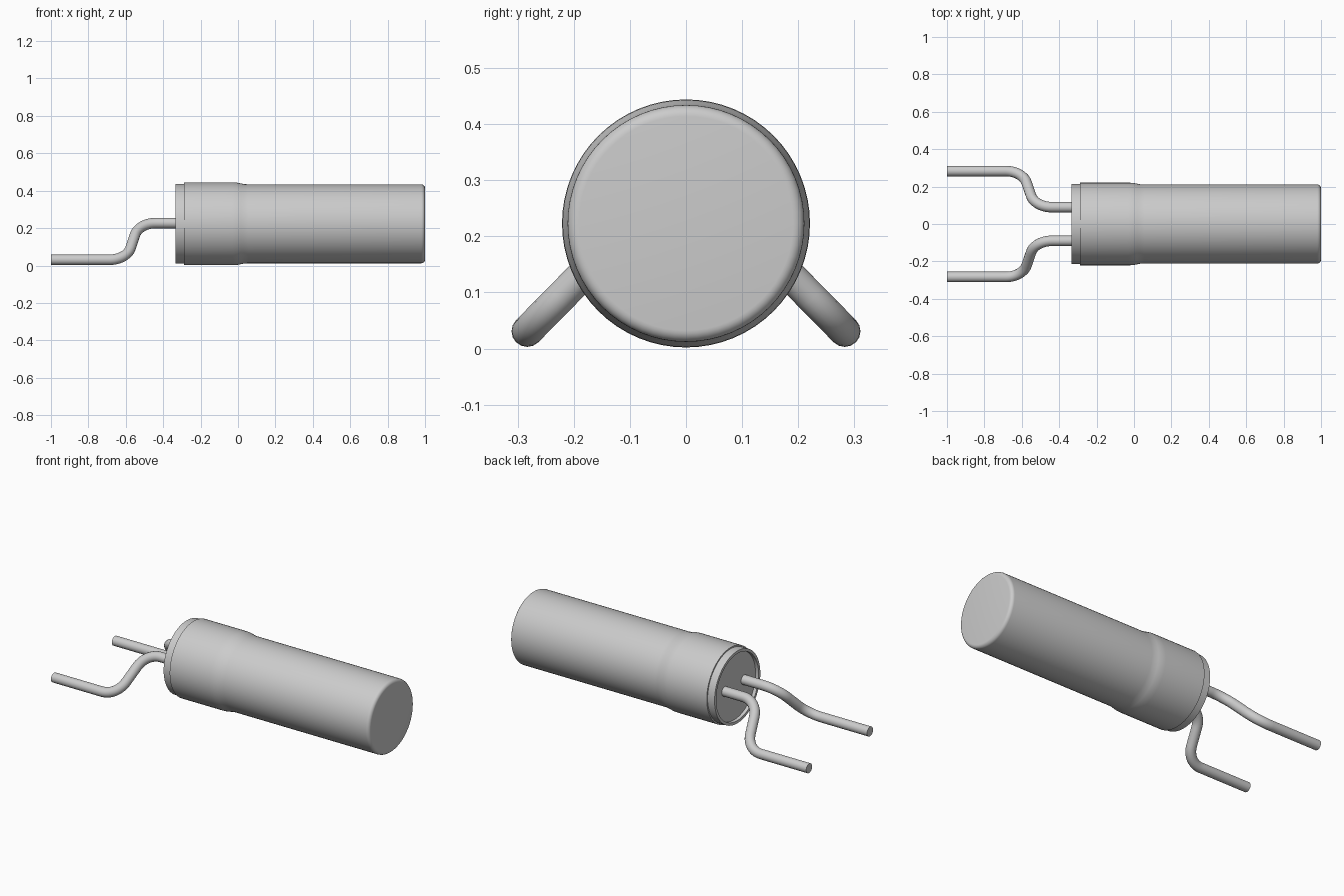
import bpy, bmesh, math
from mathutils import Vector, Matrix

cube = bpy.data.objects.get("Cube")
if cube:
    bpy.data.objects.remove(cube)

AXIS_Z = 0.223
LEAD_R = 0.028

grey = bpy.data.materials.new("plain grey")
grey.use_nodes = True
GREY = (0.6, 0.6, 0.6, 1)
grey.diffuse_color = GREY
grey.node_tree.nodes["Principled BSDF"].inputs["Base Color"].default_value = GREY


def finish(obj):
    """Assign the material and smooth the rounded faces."""
    obj.data.materials.clear()
    obj.data.materials.append(grey)
    bpy.ops.object.select_all(action="DESELECT")
    obj.select_set(True)
    bpy.context.view_layer.objects.active = obj
    bpy.ops.object.shade_smooth_by_angle(angle=math.radians(35))


def lathe(name, profile, steps=64):
    """Spin (x, radius) points around the long axis."""
    bm = bmesh.new()
    verts = [bm.verts.new((x, 0, r)) for x, r in profile]
    edges = [bm.edges.new(pair) for pair in zip(verts, verts[1:])]
    bmesh.ops.spin(bm, geom=verts + edges, cent=(0, 0, 0), axis=(1, 0, 0),
                   angle=math.tau, steps=steps)
    bmesh.ops.remove_doubles(bm, verts=bm.verts, dist=1e-4)
    bmesh.ops.recalc_face_normals(bm, faces=bm.faces)
    mesh = bpy.data.meshes.new(name)
    bm.to_mesh(mesh)
    bm.free()
    obj = bpy.data.objects.new(name, mesh)
    obj.location.z = AXIS_Z
    bpy.context.collection.objects.link(obj)
    finish(obj)


def fillet(corners, radius, steps=10):
    """Round the inner corners of a path into arcs."""
    path = [corners[0]]
    for a, b, c in zip(corners, corners[1:], corners[2:]):
        u, v = (a - b).normalized(), (c - b).normalized()
        half = u.angle(v) / 2
        centre = b + (u + v).normalized() * radius / math.sin(half)
        start = b + u * radius / math.tan(half) - centre
        turn = math.pi - 2 * half
        axis = u.cross(v)
        path += [centre + Matrix.Rotation(-turn * i / steps, 3, axis) @ start
                 for i in range(steps + 1)]
    return path + [corners[-1]]


def lead(name, side):
    """Round wire with a double bend, splayed down and outward."""
    near, far = (side * 0.09, 0.227), (side * 0.283, LEAD_R + 0.003)
    corners = [Vector((x, *yz)) for x, yz in
               ((-0.3, near), (-0.53, near), (-0.595, far), (-1, far))]
    path = fillet(corners, 0.115)
    curve = bpy.data.curves.new(name, "CURVE")
    curve.dimensions = "3D"
    curve.bevel_depth = LEAD_R
    curve.bevel_resolution = 6
    curve.use_fill_caps = True
    spline = curve.splines.new("POLY")
    spline.points.add(len(path) - 1)
    for point, co in zip(spline.points, path):
        point.co = (*co, 1)
    obj = bpy.data.objects.new(name, curve)
    bpy.context.collection.objects.link(obj)
    bpy.ops.object.select_all(action="DESELECT")
    obj.select_set(True)
    bpy.context.view_layer.objects.active = obj
    bpy.ops.object.convert(target="MESH")
    finish(bpy.context.object)


# Can with a rounded closed end and a flared collar
BEVEL = 0.02
tip = [(1 - BEVEL + BEVEL * math.sin(a), 0.211 - BEVEL + BEVEL * math.cos(a))
       for a in (math.pi / 2 * i / 6 for i in range(7))]
lathe("can", [(-0.29, 0.2), (-0.29, 0.221), (-0.03, 0.221), (-0.005, 0.22),
              (0.015, 0.216), (0.035, 0.212), (0.055, 0.211)] + tip + [(1, 0)])

# Base cup with a raised rim around the recessed end face
lathe("base", [(-0.27, 0.213), (-0.335, 0.213), (-0.335, 0.197),
               (-0.315, 0.197), (-0.315, 0)])

# Pair of bent wires
lead("left_lead", 1)
lead("right_lead", -1)
